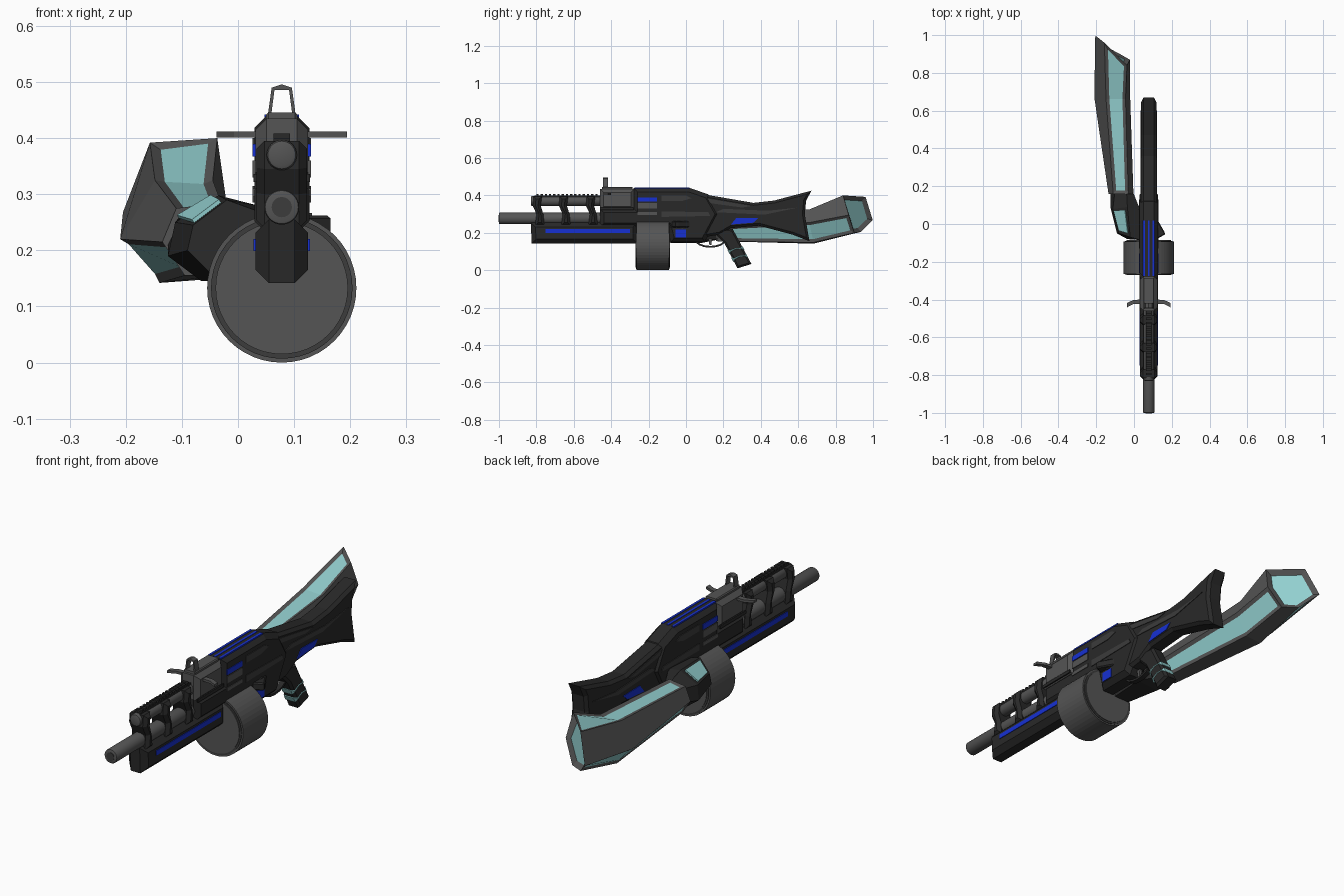
import bpy, bmesh, math
from mathutils import Matrix, Vector

if "Cube" in bpy.data.objects:
    bpy.data.objects.remove(bpy.data.objects["Cube"])

CX = 0.078  # gun centre line


def material(name, rgb):
    m = bpy.data.materials.new(name)
    m.diffuse_color = (*rgb, 1)
    m.use_nodes = True
    m.node_tree.nodes["Principled BSDF"].inputs["Base Color"].default_value = m.diffuse_color
    return m


BLACK = material("matte black", (0.022, 0.022, 0.022))
CHARCOAL = material("charcoal", (0.045, 0.045, 0.045))
GREY = material("gunmetal grey", (0.09, 0.09, 0.09))
BLUE = material("deep blue", (0.008, 0.03, 0.65))
TEAL = material("pale teal", (0.30, 0.65, 0.65))


def finish(name, bm, *mats):
    bmesh.ops.recalc_face_normals(bm, faces=bm.faces)
    me = bpy.data.meshes.new(name)
    bm.to_mesh(me)
    bm.free()
    for m in mats:
        me.materials.append(m)
    ob = bpy.data.objects.new(name, me)
    bpy.context.collection.objects.link(ob)
    return ob


def prism(name, pts, axis, spans, mat, bevel=0.0):
    """Extrude a 2D profile along an axis over one or more spans; chamfer the cap rims."""
    place = {"x": lambda p, d: (d, p[0], p[1]),
             "y": lambda p, d: (p[0], d, p[1]),
             "z": lambda p, d: (p[0], p[1], d)}[axis]
    bm = bmesh.new()
    rims = []
    for lo, hi in spans:
        a = [bm.verts.new(place(p, lo)) for p in pts]
        b = [bm.verts.new(place(p, hi)) for p in pts]
        caps = [bm.faces.new(a), bm.faces.new(b[::-1])]
        for i in range(len(pts)):
            j = (i + 1) % len(pts)
            bm.faces.new((a[i], b[i], b[j], a[j]))
        rims += [e for f in caps for e in f.edges]
    bmesh.ops.recalc_face_normals(bm, faces=bm.faces)
    if bevel:
        bmesh.ops.bevel(bm, geom=rims, offset=bevel, segments=1, profile=0.5,
                        affect='EDGES', clamp_overlap=True)
    return finish(name, bm, mat)


def body(name, pts, hw, mat, bevel=0.0):
    return prism(name, pts, "x", [(CX - hw, CX + hw)], mat, bevel)


def panels(name, pts, hw, mat, t=0.003):
    """Thin matching plates on both sides of the gun."""
    return prism(name, pts, "x", [(CX - hw - t, CX - hw + t), (CX + hw - t, CX + hw + t)], mat)


def rect(a0, a1, b0, b1):
    return [(a0, b0), (a1, b0), (a1, b1), (a0, b1)]


def tube(name, y0, y1, z, r, mat, sides=32, bevel=0.0):
    bm = bmesh.new()
    bmesh.ops.create_cone(bm, cap_ends=True, segments=sides, radius1=r, radius2=r, depth=y1 - y0,
                          matrix=Matrix.Translation((CX, (y0 + y1) / 2, z)) @ Matrix.Rotation(math.pi / 2, 4, 'X'))
    if bevel:
        rim = [e for f in bm.faces if len(f.verts) > 4 for e in f.edges]
        bmesh.ops.bevel(bm, geom=rim, offset=bevel, segments=2, profile=0.5, affect='EDGES')
    return finish(name, bm, mat)


def loft(name, sections, mats, strips, cap=0.0):
    """Skin six-sided rings; strips = {side: first ring}, inset as coloured recesses."""
    bm = bmesh.new()
    rings = [[bm.verts.new(p) for p in s] for s in sections]
    sides = {k: [] for k in range(6)}
    for a, b in zip(rings, rings[1:]):
        for k in range(6):
            j = (k + 1) % 6
            sides[k].append(bm.faces.new((a[k], a[j], b[j], b[k])))
    bm.faces.new(rings[0])
    end = bm.faces.new(rings[-1])
    bmesh.ops.recalc_face_normals(bm, faces=bm.faces)
    for k, (start, width) in strips.items():
        faces = sides[k][start:]
        bmesh.ops.inset_region(bm, faces=faces, thickness=width, depth=-0.005, use_even_offset=True)
        for f in faces:
            f.material_index = 1
    if cap:
        bmesh.ops.inset_region(bm, faces=[end], thickness=cap, depth=-0.015, use_even_offset=True)
        end.material_index = 1
    return finish(name, bm, *mats)


# Barrels
tube("main_barrel", -1.0, -0.3, 0.277, 0.031, GREY, bevel=0.005)
tube("barrel_bore", -1.002, -0.99, 0.277, 0.018, CHARCOAL)
tube("upper_tube", -0.83, -0.4, 0.37, 0.027, GREY, bevel=0.008)

# Handguard with blue side strips
body("handguard", [(-0.83, 0.255), (-0.825, 0.142), (-0.26, 0.142), (-0.26, 0.255)], 0.047, BLACK, 0.024)
panels("handguard_strip", rect(-0.75, -0.30, 0.199, 0.22), 0.047, BLUE)

# Barrel brackets and toothed rail
for i, y in enumerate((-0.785, -0.645, -0.50)):
    body(f"barrel_bracket_{i + 1}",
         [(y - 0.022, 0.24), (y + 0.028, 0.24), (y + 0.022, 0.30), (y + 0.008, 0.345), (y + 0.015, 0.395),
          (y - 0.03, 0.395), (y - 0.035, 0.345), (y - 0.014, 0.30)], 0.045, BLACK, 0.014)
body("rail_base", rect(-0.81, -0.46, 0.388, 0.4), 0.015, BLACK)
for i in range(15):
    y = -0.80 + i * 0.0225
    body(f"rail_tooth_{i + 1}", rect(y, y + 0.012, 0.398, 0.408), 0.015, BLACK)

# Receiver
body("receiver", [(-0.28, 0.44), (0.02, 0.44), (0.12, 0.405), (0.18, 0.30), (0.10, 0.15), (-0.08, 0.15),
                  (-0.10, 0.23), (-0.46, 0.23), (-0.46, 0.33), (-0.28, 0.33)], 0.049, BLACK, 0.022)
body("chamber_cover", rect(-0.46, -0.275, 0.32, 0.435), 0.047, GREY, 0.02)
panels("chamber_lower_lip", rect(-0.46, -0.28, 0.322, 0.336), 0.047, BLACK)
panels("receiver_blue_panel", rect(-0.26, -0.155, 0.367, 0.39), 0.049, BLUE)
panels("receiver_grey_panel", rect(-0.26, -0.155, 0.33, 0.36), 0.049, GREY)
panels("receiver_lower_panel", rect(-0.26, -0.155, 0.295, 0.31), 0.049, GREY)
panels("receiver_recess", [(-0.13, 0.37), (-0.02, 0.37), (0.03, 0.385), (0.0, 0.40), (-0.13, 0.40)], 0.049, CHARCOAL)
panels("receiver_long_rib", [(-0.13, 0.285), (0.13, 0.29), (0.12, 0.31), (-0.13, 0.315)], 0.049, CHARCOAL)
panels("magazine_well_panel", rect(-0.055, 0.0, 0.175, 0.218), 0.049, BLUE)
for i, x in enumerate((-0.026, 0.0, 0.026)):
    prism(f"top_stripe_{i + 1}", rect(CX + x - 0.005, CX + x + 0.005, -0.275, 0.018), "z", [(0.433, 0.442)], BLUE)

# Round pin on the right and left of the magazine well
pin = [(-0.02 + 0.022 * math.cos(a * math.pi / 6), 0.245 + 0.022 * math.sin(a * math.pi / 6)) for a in range(12)]
panels("side_pin", pin, 0.049, CHARCOAL, 0.005)

# Sights
body("sight_base", rect(-0.45, -0.285, 0.43, 0.446), 0.028, GREY, 0.004)
prism("sight_hoop", [(0.053, 0.44), (0.06, 0.49), (0.078, 0.496), (0.096, 0.49), (0.103, 0.44),
                     (0.097, 0.44), (0.091, 0.486), (0.065, 0.486), (0.059, 0.44)], "y", [(-0.445, -0.418)], GREY)
for side, s in (("left", -1), ("right", 1)):
    wing = [(0.035, -0.400), (0.08, -0.402), (0.116, -0.418), (0.116, -0.442), (0.085, -0.425), (0.035, -0.422)]
    prism(f"sight_wing_{side}", [(CX + s * x, y) for x, y in wing], "z", [(0.401, 0.412)], GREY)

# Drum magazine with stepped end plates
tube("drum", -0.265, -0.092, 0.133, 0.133, GREY, 48)
tube("drum_rim", -0.268, -0.089, 0.133, 0.126, CHARCOAL, 48)
tube("drum_plate", -0.271, -0.086, 0.133, 0.118, GREY, 48)

# Stock
body("stock", [(0.02, 0.435), (0.10, 0.405), (0.36, 0.36), (0.47, 0.372), (0.67, 0.425), (0.642, 0.37),
               (0.635, 0.30), (0.66, 0.155), (0.57, 0.19), (0.39, 0.238), (0.24, 0.225), (0.18, 0.19),
               (0.05, 0.17)], 0.040, BLACK, 0.013)
panels("stock_blue_panel", [(0.24, 0.244), (0.36, 0.254), (0.385, 0.278), (0.27, 0.28)], 0.040, BLUE)
panels("stock_slot", [(0.16, 0.31), (0.42, 0.297), (0.60, 0.335), (0.44, 0.318), (0.2, 0.328)], 0.040, CHARCOAL)
panels("stock_upper_recess", [(0.04, 0.405), (0.12, 0.382), (0.35, 0.343), (0.30, 0.335), (0.08, 0.365)],
       0.040, CHARCOAL)

# Grip, stripes, trigger and guard
body("grip", [(0.15, 0.20), (0.17, 0.225), (0.25, 0.22), (0.35, 0.033), (0.275, 0.01), (0.205, 0.145)],
     0.032, BLACK, 0.010)
for i, (dy, dz) in enumerate(((0, 0), (0.02, -0.042))):
    body(f"grip_stripe_{i + 1}",
         [(y + dy, z + dz) for y, z in ((0.222, 0.108), (0.265, 0.128), (0.303, 0.128), (0.313, 0.108),
                                        (0.270, 0.106), (0.233, 0.086))], 0.034, TEAL, 0.010)
arc = [(0.13 + c * math.cos(a), 0.165 + d * math.sin(a))
       for c, d, seq in ((0.085, 0.045, range(0, 9)), (0.075, 0.035, range(8, -1, -1)))
       for a in [math.pi + k * math.pi / 8 for k in seq]]
body("trigger_guard", arc, 0.012, BLACK)
body("trigger", [(0.12, 0.17), (0.14, 0.17), (0.135, 0.135), (0.125, 0.135)], 0.006, GREY)

# Armoured arm: rings run top-left, top-right, right, bottom-right, bottom-left, left
loft("arm_shell", [
    [(-0.110, 0.16, 0.275), (-0.030, 0.16, 0.285), (-0.003, 0.16, 0.23),
     (-0.030, 0.16, 0.155), (-0.095, 0.16, 0.155), (-0.135, 0.16, 0.215)],
    [(-0.148, 0.66, 0.325), (-0.045, 0.66, 0.325), (-0.020, 0.66, 0.255),
     (-0.060, 0.68, 0.148), (-0.140, 0.68, 0.142), (-0.210, 0.67, 0.22)],
    [(-0.157, 0.96, 0.392), (-0.037, 0.84, 0.40), (-0.022, 0.87, 0.295),
     (-0.075, 0.90, 0.20), (-0.140, 0.935, 0.205), (-0.205, 0.998, 0.268)]],
    (GREY, TEAL), {0: (0, 0.017), 2: (0, 0.017), 4: (0, 0.017)}, 0.022)

# Hand and wrist reaching the gun
loft("wrist", [
    [(-0.080, -0.05, 0.245), (-0.020, -0.07, 0.29), (0.035, -0.085, 0.27),
     (0.035, -0.085, 0.15), (-0.035, -0.08, 0.145), (-0.090, -0.05, 0.20)],
    [(-0.112, 0.08, 0.25), (-0.035, 0.09, 0.298), (0.035, 0.07, 0.28),
     (0.035, 0.07, 0.16), (-0.065, 0.08, 0.145), (-0.125, 0.09, 0.19)],
    [(-0.100, 0.18, 0.265), (-0.040, 0.18, 0.275), (-0.010, 0.18, 0.23),
     (-0.035, 0.18, 0.165), (-0.090, 0.18, 0.165), (-0.125, 0.18, 0.215)]],
    (BLACK, TEAL), {})
wrist_plate = [Vector(p) for p in ((-0.078, -0.035, 0.249), (-0.030, -0.05, 0.285),
                                   (-0.045, 0.075, 0.293), (-0.105, 0.07, 0.257))]
bm = bmesh.new()
low = [bm.verts.new(p) for p in wrist_plate]
high = [bm.verts.new(p + Vector((-0.004, 0, 0.006))) for p in wrist_plate]
bm.faces.new(low)
bm.faces.new(high)
for i in range(4):
    j = (i + 1) % 4
    bm.faces.new((low[i], low[j], high[j], high[i]))
finish("wrist_plate", bm, TEAL)

# Fingertip wedge on the far side of the receiver
prism("finger_wedge", [(0.120, -0.08), (0.165, -0.055), (0.160, -0.04), (0.120, 0.03)], "z", [(0.228, 0.262)], BLACK, 0.005)

# Smooth the round barrels only
for name in ("main_barrel", "upper_tube"):
    ob = bpy.data.objects[name]
    bpy.ops.object.select_all(action='DESELECT')
    ob.select_set(True)
    bpy.context.view_layer.objects.active = ob
    bpy.ops.object.shade_smooth_by_angle(angle=math.radians(30))
